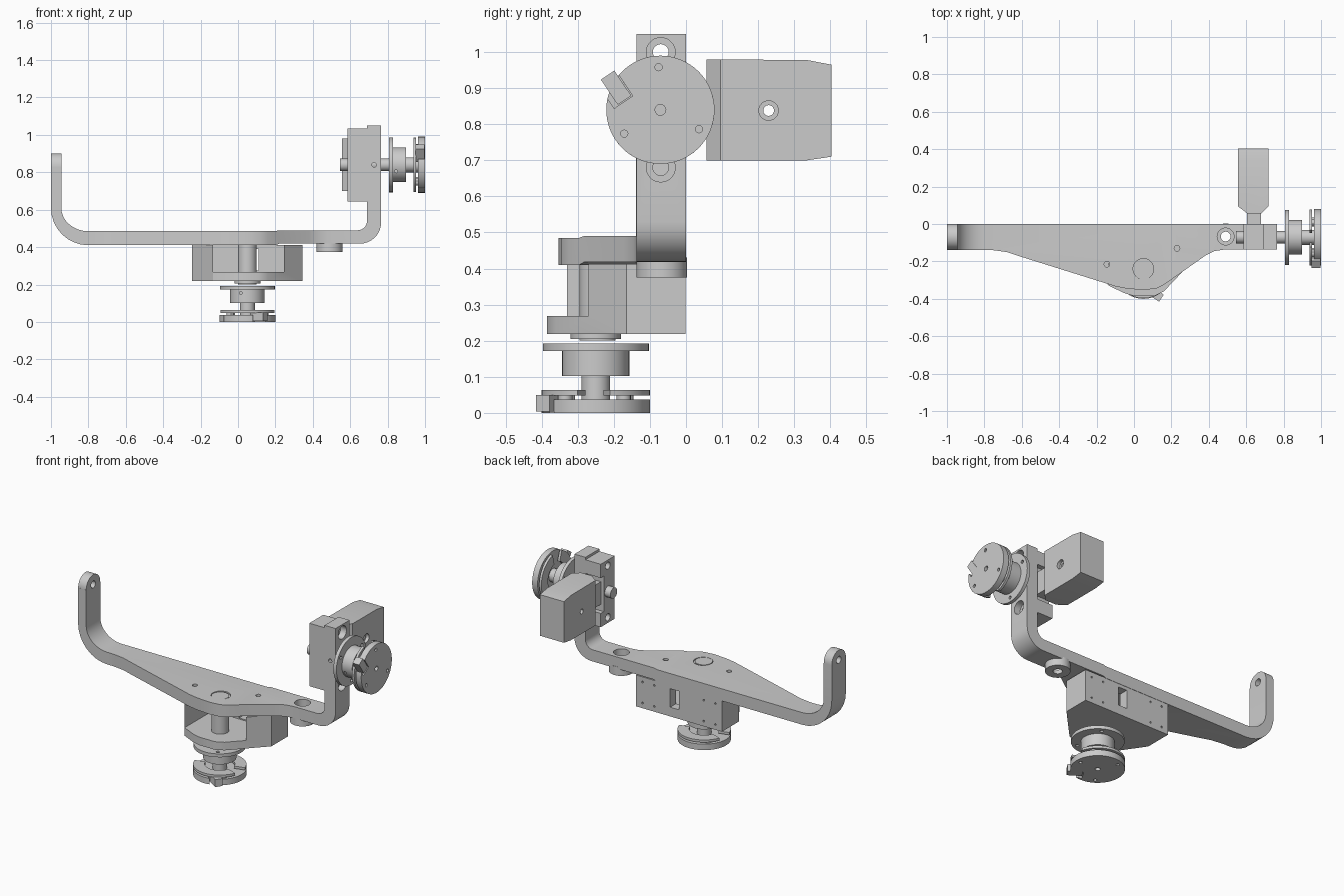
import bpy, bmesh
from math import sin, cos, pi, radians
from mathutils import Matrix, Vector

if "Cube" in bpy.data.objects:
    bpy.data.objects.remove(bpy.data.objects["Cube"])


def arc(cx, cy, rx, ry, a0, a1, n=8):
    return [(cx + rx * cos(radians(a0 + (a1 - a0) * i / n)),
             cy + ry * sin(radians(a0 + (a1 - a0) * i / n))) for i in range(n + 1)]


def prism(name, pts, axis, a, b):
    """Extrude a 2D outline along an axis: z uses (x,y), y uses (x,z), x uses (y,z)."""
    place = {'z': lambda u, v, w: (u, v, w),
             'y': lambda u, v, w: (u, w, v),
             'x': lambda u, v, w: (w, u, v)}[axis]
    bm = bmesh.new()
    lo = [bm.verts.new(place(u, v, a)) for u, v in pts]
    hi = [bm.verts.new(place(u, v, b)) for u, v in pts]
    bm.faces.new(lo)
    bm.faces.new(hi[::-1])
    for i in range(len(pts)):
        j = (i + 1) % len(pts)
        bm.faces.new((lo[i], hi[i], hi[j], lo[j]))
    bmesh.ops.recalc_face_normals(bm, faces=bm.faces)
    me = bpy.data.meshes.new(name)
    bm.to_mesh(me)
    bm.free()
    ob = bpy.data.objects.new(name, me)
    bpy.context.collection.objects.link(ob)
    return ob


def cyl(name, c, r, axis, a, b, n=40):
    return prism(name, arc(c[0], c[1], r, r, 0, 360 - 360 / n, n - 1), axis, a, b)


def box(name, x0, x1, y0, y1, z0, z1):
    return prism(name, [(x0, y0), (x1, y0), (x1, y1), (x0, y1)], 'z', z0, z1)


def boolean(ob, op, *others):
    bpy.context.view_layer.objects.active = ob
    for o in others:
        m = ob.modifiers.new(op, 'BOOLEAN')
        m.operation, m.solver, m.object = op, 'EXACT', o
        bpy.ops.object.modifier_apply(modifier=m.name)
        bpy.data.objects.remove(o, do_unlink=True)
    return ob


def cut(ob, *others):
    return boolean(ob, 'DIFFERENCE', *others)


# Cradle: U-shaped side profile trimmed by the plan outline
profile = ([(-1, 0.95)] + arc(-0.8, 0.61, 0.2, 0.2, 180, 270) + [(0.2, 0.41), (0.22, 0.418)]
           + arc(0.65, 0.53, 0.115, 0.112, -90, 0) + [(0.765, 1.05), (0.69, 1.05)]
           + arc(0.64, 0.54, 0.05, 0.05, 0, -90, 6) + [(0.22, 0.49), (0.2, 0.485)]
           + arc(-0.8, 0.61, 0.145, 0.125, 270, 180) + [(-0.945, 0.95)])
plan = [(-1.1, 0), (0.9, 0), (0.9, -0.137), (0.48, -0.137), (0.43, -0.145), (0.38, -0.17),
        (0.16, -0.325), (0.12, -0.345), (0.05, -0.353), (-0.04, -0.345), (-0.1, -0.333),
        (-0.62, -0.17), (-0.68, -0.15), (-0.76, -0.139), (-1.1, -0.138)]
cradle = prism("cradle", profile, 'y', -0.5, 0.1)
boolean(cradle, 'INTERSECT', prism("c", plan, 'z', 0.2, 1.3))
arch = [(-0.2, 0.832)] + arc(-0.069, 0.832, 0.069, 0.069, 180, 0, 20) + [(0.1, 0.832), (0.1, 1), (-0.2, 1)]
cut(cradle, prism("c", arch, 'x', -1.1, -0.8),
    cyl("c", (-0.069, 0.84), 0.022, 'x', -1.1, -0.8, 20),
    cyl("c", (-0.145, -0.215), 0.015, 'z', 0.3, 0.6, 16),
    cyl("c", (0.23, -0.13), 0.015, 'z', 0.3, 0.6, 16),
    cyl("c", (0.49, -0.067), 0.045, 'z', 0.3, 0.6),
    cyl("c", (0.05, -0.24), 0.055, 'z', 0.476, 0.6),
    cyl("c", (0.728, 0.84), 0.012, 'y', -0.2, -0.1, 12))
for z in (1.0, 0.68):
    cut(cradle, cyl("c", (-0.07, z), 0.04, 'x', 0.725, 0.9, 28),
        cyl("c", (-0.07, z), 0.022, 'x', 0.6, 0.9, 20))

# Level socket under the plate
socket = cyl("level_boss", (0.49, -0.067), 0.07, 'z', 0.375, 0.43)
cut(socket, cyl("c", (0.49, -0.067), 0.045, 'z', 0.4, 0.5),
    cyl("c", (0.49, -0.067), 0.026, 'z', 0.3, 0.5, 24))

# Lower housing: open-fronted box with a floor
outline = [(-0.245, -0.002), (-0.245, -0.17), (-0.135, -0.33), (-0.05, -0.37), (0.0, -0.385),
           (0.11, -0.385), (0.16, -0.36), (0.345, -0.165), (0.345, -0.002)]
housing = prism("lower_housing", outline, 'z', 0.218, 0.412)
cut(housing, box("c", -0.135, 0.245, -0.6, -0.06, 0.268, 0.5),
    box("c", 0.05, 0.11, -0.1, 0.1, 0.275, 0.39))
for x in (-0.2, -0.12, 0.22, 0.3):
    for z in (0.25, 0.38):
        cut(housing, cyl("c", (x, z), 0.006, 'y', -0.03, 0.1, 10))
cyl("lower_shaft", (0.05, -0.245), 0.05, 'z', 0.2, 0.484)
cyl("lower_bearing", (0.05, -0.25), 0.07, 'z', 0.205, 0.225)


# Clutch stack built along z from its end face, then moved into place
def clutch(prefix, matrix):
    parts = []
    disc = cyl(prefix + "_disc", (0, 0), 0.15, 'z', 0, 0.037, 64)
    pocket = box("c", -0.045, 0.045, -0.022, 0.04, -0.1, 0.1)
    turn = Matrix.Translation((0.06, -0.125, 0)) @ Matrix.Rotation(radians(-64 + 30), 4, 'Z')
    pocket.data.transform(turn @ Matrix.Translation((0, -0.012, 0)))
    cut(disc, pocket, cyl("c", (0, 0), 0.015, 'z', -0.1, 0.03, 16))
    for x, y in ((0.118, -0.005), (-0.066, -0.1), (-0.054, 0.107)):
        cut(disc, cyl("c", (x, y), 0.01, 'z', -0.1, 0.03, 12))
    notch = box("c", -0.125, -0.16, -0.105, -0.08, -0.1, 0.1)
    cut(disc, notch)
    parts.append(disc)
    clip = box(prefix + "_clip", -0.042, 0.042, -0.02, 0.025, 0.004, 0.05)
    clip.data.transform(turn)
    parts.append(clip)
    for i in range(2):
        a = 15 + 180 * i
        ring = arc(0, 0, 0.15, 0.15, a, a + 145, 24) + arc(0, 0, 0.085, 0.085, a + 145, a, 24)
        parts.append(prism(f"{prefix}_brake_plate_{i}", ring, 'z', 0.048, 0.063))
        for k in (25, 120):
            pad = (0.12 * cos(radians(a + k)), 0.12 * sin(radians(a + k)))
            parts.append(cyl(f"{prefix}_pad_{i}_{k}", pad, 0.02, 'z', 0.03, 0.05, 16))
    parts.append(cyl(prefix + "_spindle", (0, 0), 0.04, 'z', 0.03, 0.11))
    hub = cyl(prefix + "_hub", (0, 0), 0.093, 'z', 0.102, 0.174, 48)
    cut(hub, cyl("c", (-0.035, 0.155), 0.008, 'y', -0.2, -0.06, 10))
    parts.append(hub)
    flange = cyl(prefix + "_flange", (0, 0), 0.147, 'z', 0.172, 0.193, 64)
    for k in range(3):
        a = radians(60 + 120 * k)
        cut(flange, cyl("c", (0.12 * cos(a), 0.12 * sin(a)), 0.01, 'z', 0.1, 0.3, 12))
    parts.append(flange)
    for p in parts:
        p.data.transform(matrix)


clutch("lower_clutch", Matrix.Translation((0.05, -0.25, 0)))
clutch("side_clutch", Matrix.Translation((1, -0.071, 0.84)) @ Matrix.Rotation(-pi / 2, 4, 'Y'))

# Gear block behind the right arm, notched for the motor neck
block = box("gear_block", 0.585, 0.69, -0.137, 0, 0.645, 1.035)
cut(block, box("c", 0.5, 0.8, -0.03, 0.1, 0.73, 0.95))
for z in (1.0, 0.68):
    cut(block, cyl("c", (-0.07, z), 0.022, 'x', 0.5, 0.8, 20))
cyl("side_shaft", (-0.071, 0.84), 0.033, 'x', 0.545, 0.82, 32)
box("motor_neck", 0.605, 0.68, -0.04, 0.07, 0.77, 0.91)

# Motor: tapered in plan and slightly in side view
motor = prism("motor", [(0.605, 0.057), (0.68, 0.057), (0.72, 0.095), (0.72, 0.5),
                        (0.555, 0.5), (0.555, 0.095)], 'z', 0.5, 1.2)
side = [(0.0, 0.70), (0.335, 0.70), (0.403, 0.71), (0.403, 0.965), (0.335, 0.978), (0.0, 0.98)]
boolean(motor, 'INTERSECT', prism("c", side, 'x', 0.4, 0.9))
cut(motor, cyl("c", (0.229, 0.838), 0.027, 'x', 0.70, 0.9, 24),
    cyl("c", (0.229, 0.838), 0.015, 'x', 0.4, 0.9, 16))

# Smooth round surfaces, keep hard edges
bpy.ops.object.select_all(action='SELECT')
bpy.context.view_layer.objects.active = cradle
bpy.ops.object.shade_smooth_by_angle(angle=radians(30))
